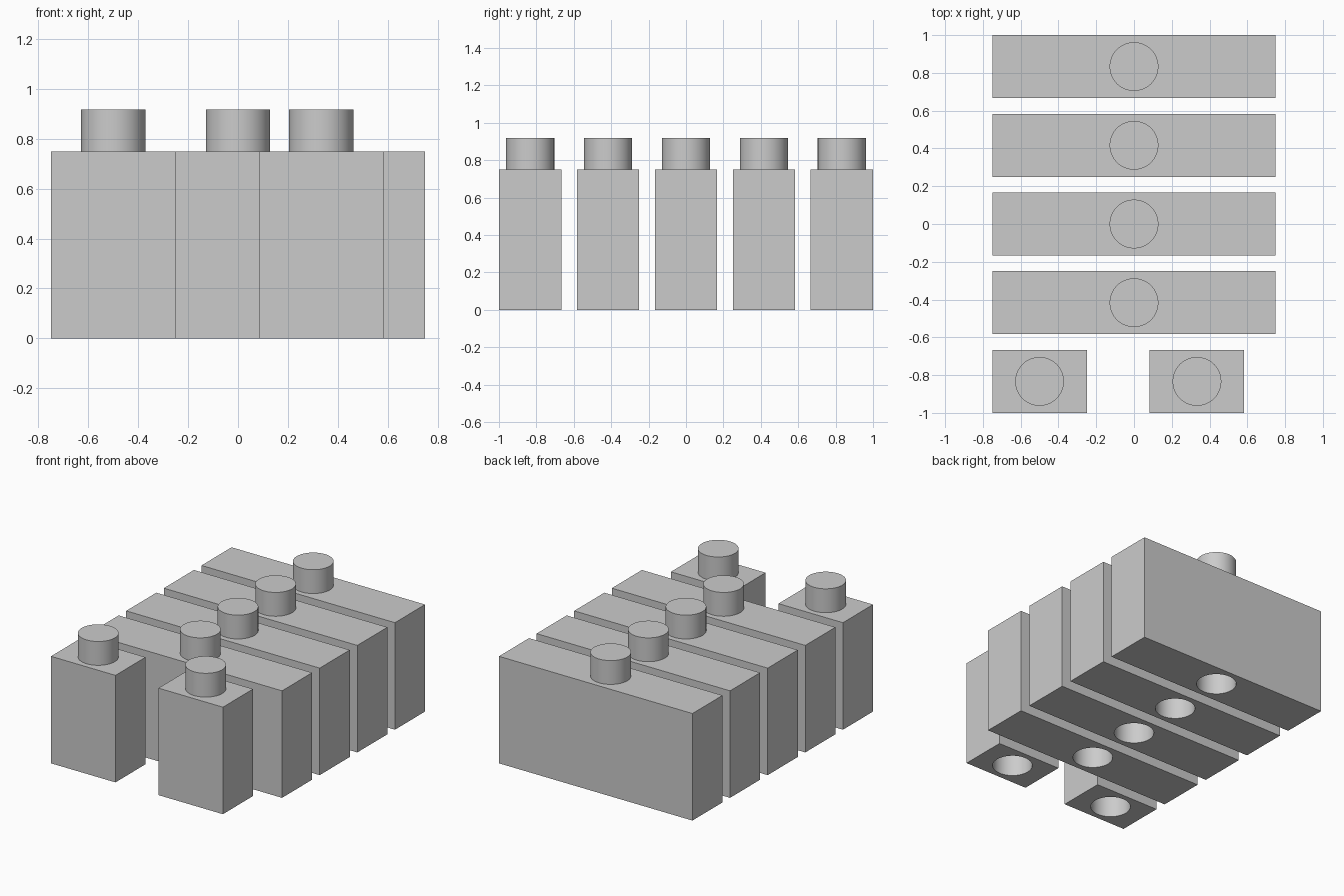
import bpy
import math

cube = bpy.data.objects.get("Cube")
if cube:
    bpy.data.objects.remove(cube, do_unlink=True)

HEIGHT, DEPTH, PITCH = 0.75, 1 / 3, 5 / 12
RADIUS, STUD, SOCKET = 0.129, 0.167, 0.18

grey = bpy.data.materials.new("light_grey")
grey.use_nodes = True
colour = (0.6, 0.6, 0.6, 1)
grey.diffuse_color = colour
grey.node_tree.nodes["Principled BSDF"].inputs["Base Color"].default_value = colour


def cylinder(name, x, y, bottom, top):
    bpy.ops.mesh.primitive_cylinder_add(
        vertices=64, radius=RADIUS, depth=top - bottom,
        location=(x, y, (top + bottom) / 2))
    obj = bpy.context.object
    obj.name = name
    obj.data.materials.append(grey)
    return obj


def combine(block, tool, operation):
    mod = block.modifiers.new(tool.name, "BOOLEAN")
    mod.operation = operation
    mod.solver = "EXACT"
    mod.object = tool
    bpy.ops.object.select_all(action="DESELECT")
    block.select_set(True)
    bpy.context.view_layer.objects.active = block
    bpy.ops.object.modifier_apply(modifier=mod.name)
    bpy.data.objects.remove(tool, do_unlink=True)


def studded_block(name, x, y, width):
    bpy.ops.mesh.primitive_cube_add(size=1, location=(x, y, HEIGHT / 2))
    block = bpy.context.object
    block.name = name
    block.scale = (width, DEPTH, HEIGHT)
    bpy.ops.object.transform_apply(location=False, rotation=False, scale=True)
    block.data.materials.append(grey)
    # Round stud on top, matching socket underneath
    combine(block, cylinder("stud", x, y, HEIGHT - 0.1, HEIGHT + STUD), "UNION")
    combine(block, cylinder("socket", x, y, -0.1, SOCKET), "DIFFERENCE")
    bpy.ops.object.shade_smooth_by_angle(angle=math.radians(30))


# Four long bars, from front to back
for row in range(4):
    studded_block(f"long_block_{row + 1}", 0, (row - 1) * PITCH, 1.5)

# Two short blocks in the front row
studded_block("short_block_right", -0.5, -2 * PITCH, 0.5)
studded_block("short_block_left", 1 / 3, -2 * PITCH, 0.5)
